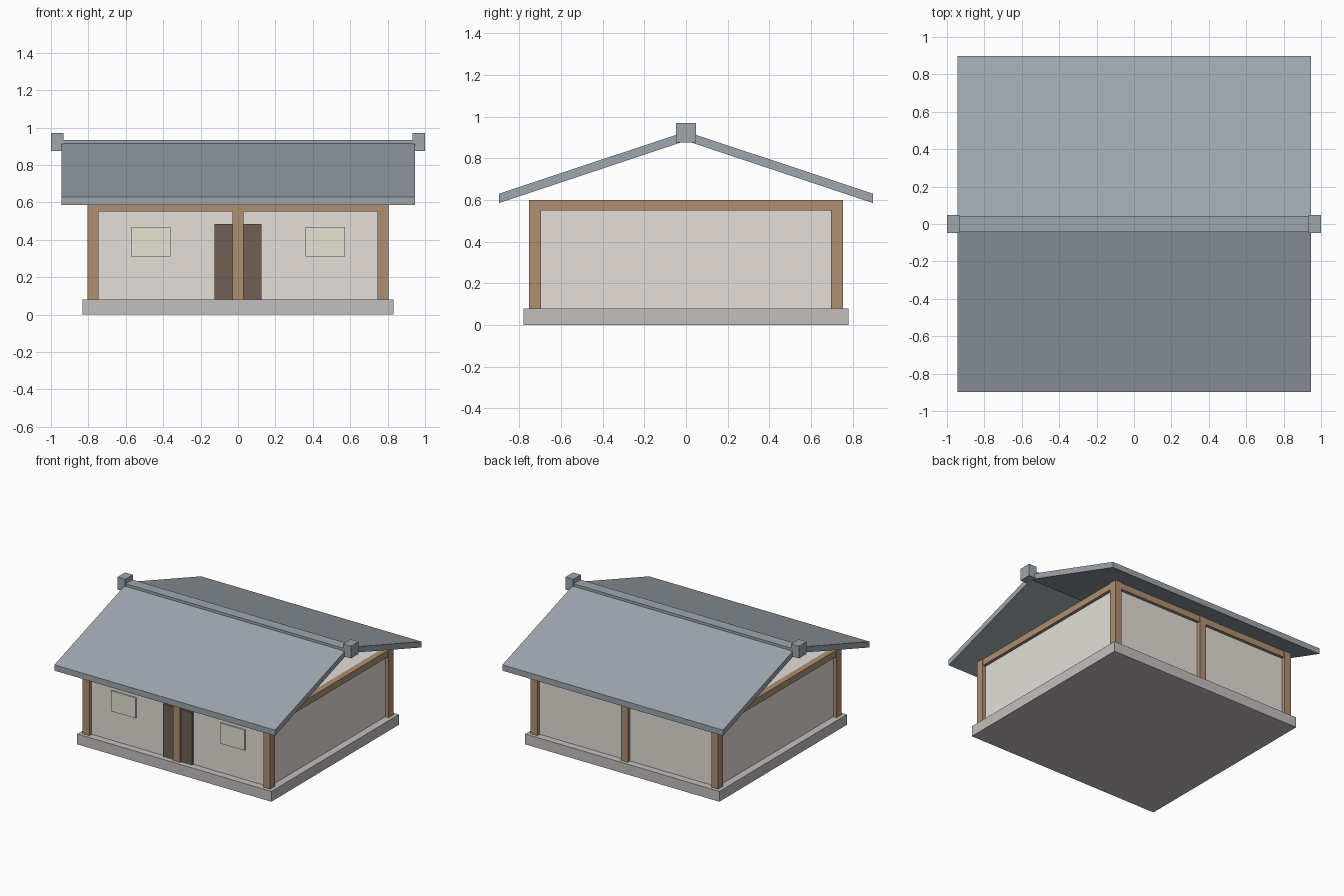
import bpy, bmesh

if "Cube" in bpy.data.objects:
    bpy.data.objects.remove(bpy.data.objects["Cube"])


def material(name, rgb):
    m = bpy.data.materials.new(name)
    m.diffuse_color = (*rgb, 1)
    m.use_nodes = True
    m.node_tree.nodes["Principled BSDF"].inputs["Base Color"].default_value = m.diffuse_color
    return m


stone = material("stone", (0.55, 0.52, 0.51))
plaster = material("plaster", (0.78, 0.74, 0.70))
timber = material("timber", (0.42, 0.28, 0.17))
dark_wood = material("dark_wood", (0.16, 0.12, 0.09))
paper = material("paper", (0.78, 0.77, 0.65))
tile = material("tile", (0.34, 0.38, 0.42))


def finish(name, bm, mat):
    bmesh.ops.recalc_face_normals(bm, faces=bm.faces)
    me = bpy.data.meshes.new(name)
    bm.to_mesh(me)
    bm.free()
    me.materials.append(mat)
    ob = bpy.data.objects.new(name, me)
    bpy.context.collection.objects.link(ob)
    return ob


def box(name, x, y, z, mat):
    """Box from (min, max) ranges on each axis."""
    bm = bmesh.new()
    bmesh.ops.create_cube(bm, size=1)
    for v in bm.verts:
        v.co = [(r[0] + r[1]) / 2 + c * (r[1] - r[0]) for r, c in zip((x, y, z), v.co)]
    return finish(name, bm, mat)


def around(c, half):
    return (c - half, c + half)


PX, PY, HALF = 0.775, 0.725, 0.029  # post centres and half width

# Base and wall block
box("base", (-0.832, 0.832), (-0.78, 0.78), (0, 0.08), stone)
box("walls", (-PX, PX), (-PY, PY), (0.08, 0.598), plaster)

# Posts: three at the front, three at the back
for sy, side in ((-1, "front"), (1, "back")):
    for i in (-1, 0, 1):
        box(f"{side}_post", around(i * PX, HALF), around(sy * PY, HALF), (0.08, 0.6), timber)
    box(f"{side}_beam", (-PX + HALF, PX - HALF), around(sy * PY, 0.024), (0.55, 0.6), timber)

# Side beams
for s in (-1, 1):
    box("side_beam", around(s * PX, 0.024), (-PY + HALF, PY - HALF), (0.55, 0.6), timber)

# Door and windows on the front wall
box("door", (-0.125, 0.125), around(-PY, 0.015), (0.08, 0.485), dark_wood)
for s in (-1, 1):
    box("window", around(s * 0.467, 0.105), around(-PY, 0.012), (0.31, 0.468), paper)

# Gable roof: a bent slab profile swept along x
profile = [(-0.897, 0.585), (0, 0.884), (0.897, 0.585), (0.897, 0.63), (0, 0.928), (-0.897, 0.63)]
for s, side in ((-1, "front"), (1, "back")):
    pts = [p for p in profile if p[0] * s >= 0]
    bm = bmesh.new()
    face = bm.faces.new([bm.verts.new((-0.945, y, z)) for y, z in pts])
    ext = bmesh.ops.extrude_face_region(bm, geom=[face], use_keep_orig=True)
    moved = [g for g in ext["geom"] if isinstance(g, bmesh.types.BMVert)]
    bmesh.ops.translate(bm, verts=moved, vec=(1.89, 0, 0))
    finish(f"{side}_roof_slope", bm, tile)

# Ridge cap with end blocks
box("ridge", (-0.945, 0.945), (-0.042, 0.042), (0.885, 0.934), tile)
for s in (-1, 1):
    box("ridge_end", around(s * 0.967, 0.033), (-0.047, 0.047), (0.875, 0.97), tile)
